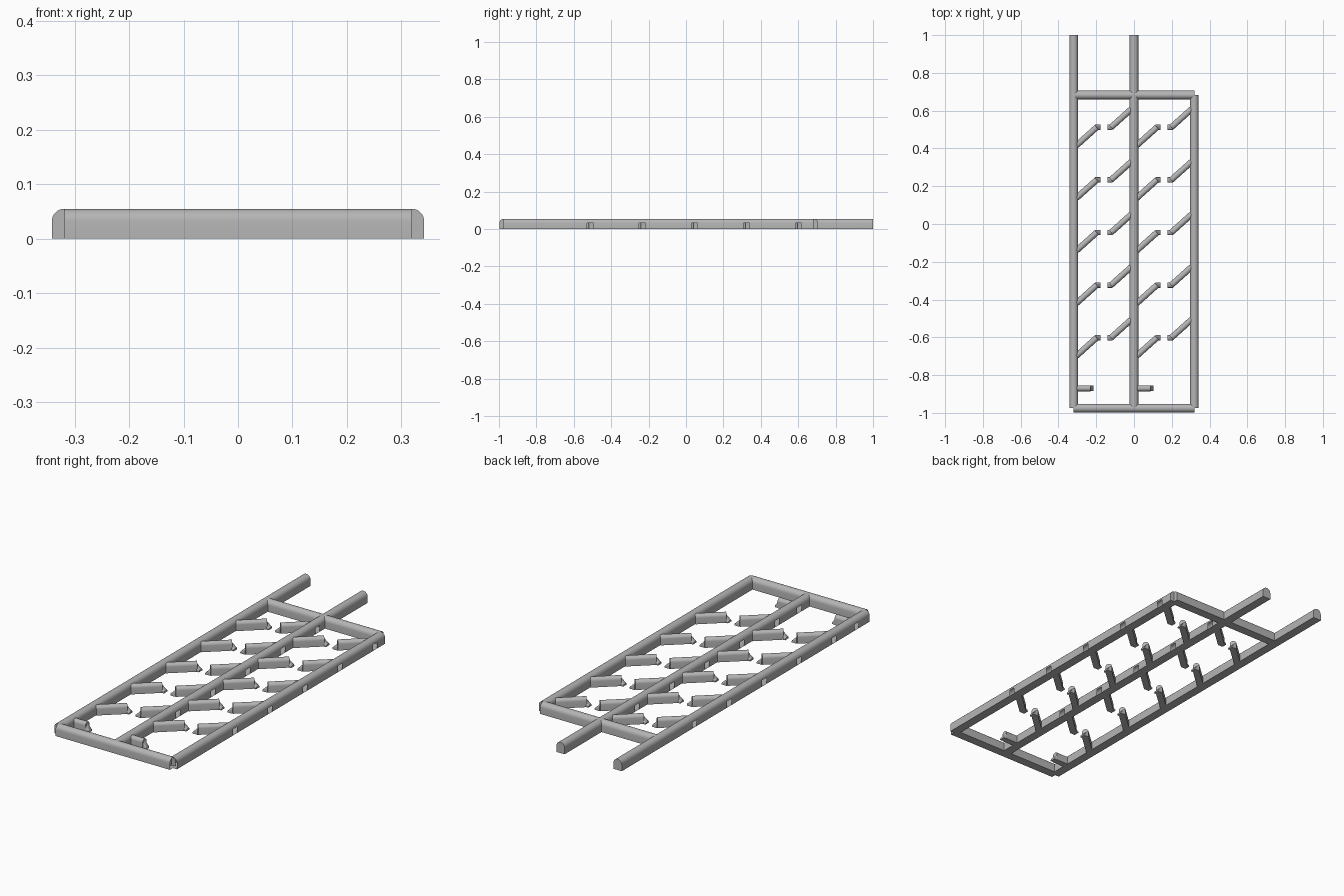
import bpy, bmesh, math
from mathutils import Vector

old = bpy.data.objects.get("Cube")
if old:
    bpy.data.objects.remove(old, do_unlink=True)

# Single plastic colour
GREY = (0.46, 0.46, 0.46, 1)
plastic = bpy.data.materials.new("grey_plastic")
plastic.use_nodes = True
plastic.diffuse_color = GREY
plastic.node_tree.nodes["Principled BSDF"].inputs["Base Color"].default_value = GREY

UP = Vector((0, 0, 1))
SIDE_X = 0.319            # outer rail centre
FRONT_Y, CROSS_Y = -0.975, 0.683
RAIL = (0.046, 0.055)     # width, height
PEG = (0.032, 0.047)
HOLE = 0.0165             # half width of a wall opening


def arch(width, height, steps=10):
    """Flat-bottomed section with straight walls and a half-round top."""
    r = width / 2
    pts = [(-r, 0)]
    for i in range(steps + 1):
        a = math.pi * (1 - i / steps)
        pts.append((r * math.cos(a), height - r + r * math.sin(a)))
    return pts + [(r, 0)]


def rod(bm, start, end, size, caps=(True, True), low_holes=(), high_holes=(), end_scale=1):
    """Sweep the arch; holes are distances along the rod left open in a side wall."""
    start, end = Vector((*start, 0)), Vector((*end, 0))
    length = (end - start).length
    along = (end - start).normalized()
    side = along.cross(UP)
    cuts = [h + d for h in (*low_holes, *high_holes) for d in (-HOLE, HOLE)]
    stations = sorted({0, length, *cuts})
    prof = arch(*size)
    n = len(prof)
    rings = []
    for t in stations:
        k = 1 + (end_scale - 1) * t / length
        rings.append([bm.verts.new(start + along * t + side * s + UP * z * k) for s, z in prof])
    for i in range(len(rings) - 1):
        mid = (stations[i] + stations[i + 1]) / 2
        a, b = rings[i], rings[i + 1]
        for k in range(n):
            holes = low_holes if k == 0 else high_holes if k == n - 2 else ()
            if any(abs(mid - h) < HOLE for h in holes):
                continue
            m = (k + 1) % n
            bm.faces.new((a[k], a[m], b[m], b[k]))
    if caps[0]:
        bm.faces.new(rings[0][::-1])
    if caps[1]:
        bm.faces.new(rings[-1])


def finish(name, bm):
    mesh = bpy.data.meshes.new(name)
    bm.to_mesh(mesh)
    bm.free()
    mesh.materials.append(plastic)
    obj = bpy.data.objects.new(name, mesh)
    bpy.context.collection.objects.link(obj)
    bpy.ops.object.select_all(action='DESELECT')
    obj.select_set(True)
    bpy.context.view_layer.objects.active = obj
    bpy.ops.object.shade_smooth_by_angle(angle=math.radians(35))


def make_rod(name, *args, **kw):
    bm = bmesh.new()
    rod(bm, *args, **kw)
    finish(name, bm)


# Rows of peg tips, and where the pegs meet the rails
rows = [0.512 - 0.2785 * i for i in range(5)]
STUB_Y = -0.87
RISE = 0.09
low = [y - RISE - FRONT_Y for y in rows] + [STUB_Y - FRONT_Y]
high = [y + RISE - FRONT_Y for y in rows]

# Long rails, open where the pegs pass through the far wall
make_rod("right_rail", (-SIDE_X, FRONT_Y), (-SIDE_X, 1), RAIL, low_holes=low)
make_rod("middle_rail", (0, FRONT_Y), (0, 1), RAIL, low_holes=low, high_holes=high)
make_rod("left_rail", (SIDE_X, FRONT_Y), (SIDE_X, CROSS_Y), RAIL,
         caps=(False, True), high_holes=high)

# Cross rails
make_rod("front_rail", (-SIDE_X, FRONT_Y), (SIDE_X, FRONT_Y), RAIL, caps=(True, False))
make_rod("back_rail", (-SIDE_X, CROSS_Y), (SIDE_X, CROSS_Y), RAIL)

# Slanted pegs in facing pairs, each ending in a small tapered tip
for col, rail_x in enumerate((-SIDE_X, 0)):
    centre = rail_x + SIDE_X / 2
    for row, y in enumerate(rows):
        for word, s in (("right", -1), ("left", 1)):
            bm = bmesh.new()
            root = (centre + s * 0.145, y + s * (RISE + 0.006))
            neck = (centre + s * 0.038, y)
            tip = (centre + s * 0.018, y)
            rod(bm, root, neck, PEG, caps=(False, True))
            rod(bm, (centre + s * 0.046, y), tip, (0.028, 0.036), end_scale=0.25)
            finish(f"{word}_peg_{col}_{row}", bm)
    # Short straight stub near the front
    bm = bmesh.new()
    rod(bm, (rail_x + 0.012, STUB_Y), (rail_x + 0.088, STUB_Y), PEG, caps=(False, True))
    rod(bm, (rail_x + 0.086, STUB_Y), (rail_x + 0.104, STUB_Y), (0.028, 0.036), end_scale=0.25)
    finish(f"stub_{col}", bm)
